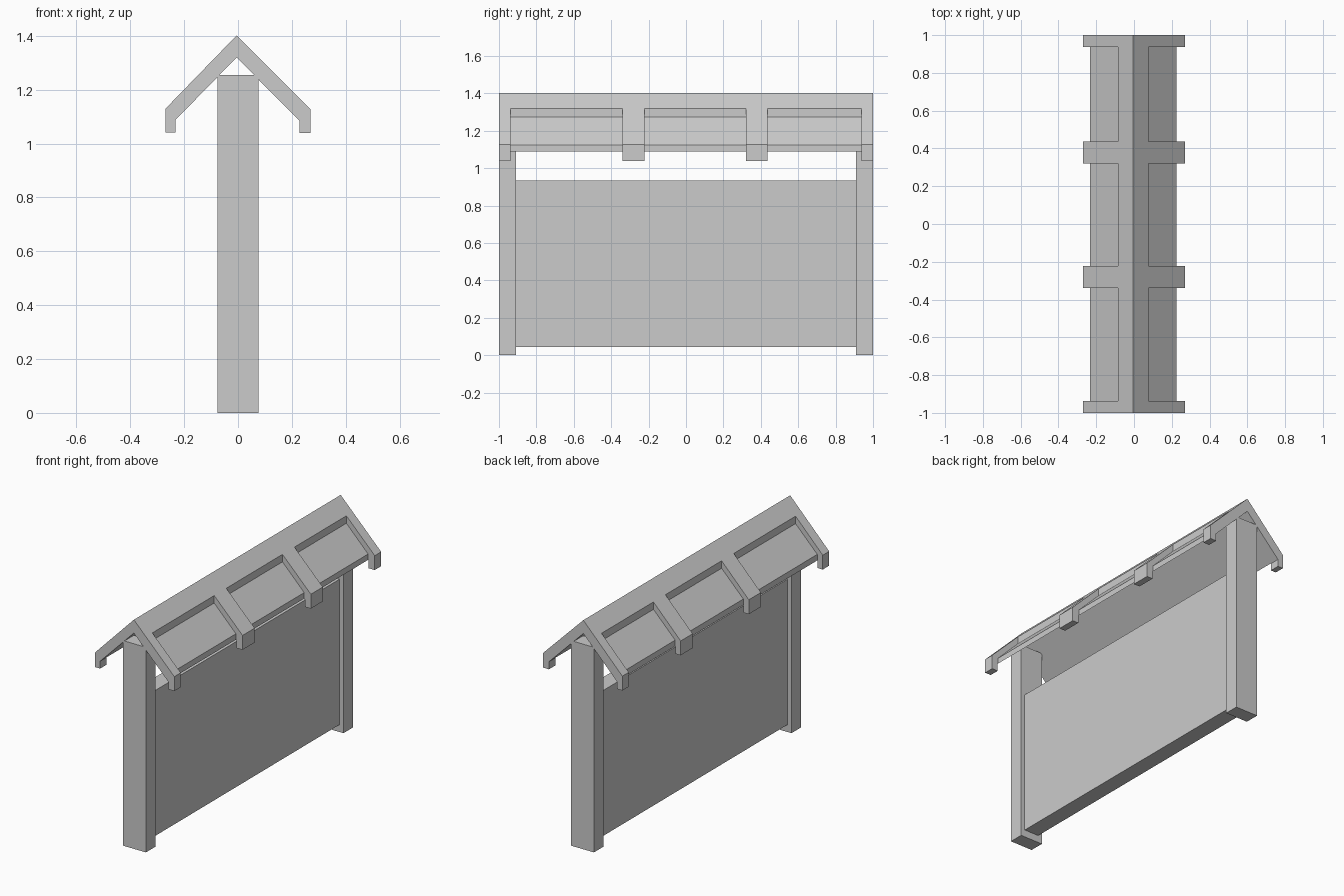
import bpy, bmesh

if "Cube" in bpy.data.objects:
    bpy.data.objects.remove(bpy.data.objects["Cube"])


def prism(name, profile, y0, y1):
    """Extrude an (x, z) outline from y0 to y1."""
    bm = bmesh.new()
    face = bm.faces.new([bm.verts.new((x, y0, z)) for x, z in profile])
    ext = bmesh.ops.extrude_face_region(bm, geom=[face])
    verts = [v for v in ext["geom"] if isinstance(v, bmesh.types.BMVert)]
    bmesh.ops.translate(bm, verts=verts, vec=(0, y1 - y0, 0))
    bmesh.ops.recalc_face_normals(bm, faces=bm.faces)
    mesh = bpy.data.meshes.new(name)
    bm.to_mesh(mesh)
    bm.free()
    obj = bpy.data.objects.new(name, mesh)
    bpy.context.collection.objects.link(obj)
    return obj


def box(name, half_x, y0, y1, z0, z1):
    return prism(name, [(-half_x, z0), (half_x, z0), (half_x, z1), (-half_x, z1)], y0, y1)


# End posts and the board between them
box("front_post", 0.077, -1.0, -0.91, 0.0, 1.255)
box("back_post", 0.077, 0.91, 1.0, 0.0, 1.255)
box("board", 0.05, -0.91, 0.91, 0.045, 0.935)

# Gabled roof with hooked eaves
roof = prism("roof", [
    (-0.005, 1.402), (0.269, 1.127), (0.269, 1.039), (0.228, 1.039), (0.228, 1.085),
    (-0.005, 1.32), (-0.233, 1.087), (-0.233, 1.042), (-0.269, 1.042), (-0.269, 1.13),
], -1.0, 1.0)

# Recessed bays between the rafters, on both slopes
bay = [(0.081, 1.5), (0.081, 1.274), (0.228, 1.125), (0.228, 1.0), (0.4, 1.0), (0.4, 1.5)]
for y0, y1 in [(-0.938, -0.34), (-0.223, 0.32), (0.436, 0.938)]:
    for side in (-1, 1):
        cutter = prism("bay_cutter", [(side * x - 0.004, z) for x, z in bay], y0, y1)
        cutter.hide_render = True
        cutter.hide_viewport = True
        cut = roof.modifiers.new("bay", 'BOOLEAN')
        cut.operation = 'DIFFERENCE'
        cut.solver = 'EXACT'
        cut.object = cutter
